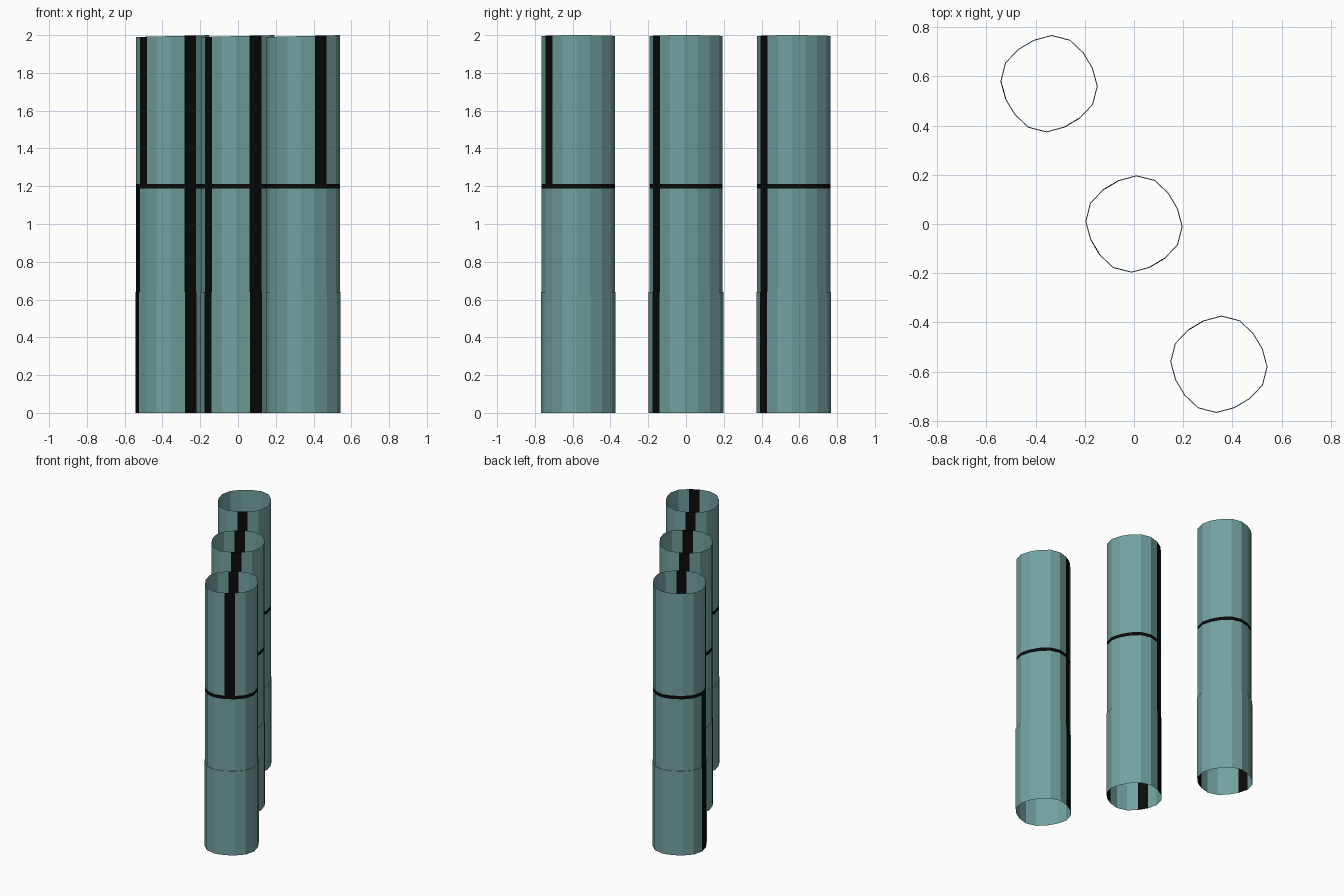
import bpy, bmesh, math

if "Cube" in bpy.data.objects:
    bpy.data.objects.remove(bpy.data.objects["Cube"])

def material(name, rgb):
    m = bpy.data.materials.new(name)
    m.diffuse_color = (*rgb, 1)
    m.use_nodes = True
    m.node_tree.nodes["Principled BSDF"].inputs["Base Color"].default_value = m.diffuse_color
    return m

TEAL = material("muted_teal", (0.17, 0.36, 0.35))
BLACK = material("black", (0.003, 0.003, 0.003))
SIDES = 16

def tube(name, cx, cy, rings, black_rows, black_facets, slope=0.0):
    """Open thin shell. rings: (z, radius offset); black rows and facets are painted."""
    bm = bmesh.new()
    loops = []
    for i, (z, dr) in enumerate(rings):
        loop = []
        for k in range(SIDES):
            a = math.radians(-3 + 22.5 * k)
            # every fourth facet is slightly flattened inwards
            r = (0.188 if k % 4 in (1, 2) else 0.197) + dr
            x, y = r * math.cos(a), r * math.sin(a)
            zz = z
            if slope and i == len(rings) - 1:
                zz = z - slope * (0.5 - x / 0.39)
            loop.append(bm.verts.new((cx + x, cy + y, zz)))
        loops.append(loop)
    for i in range(len(rings) - 1):
        for k in range(SIDES):
            n = (k + 1) % SIDES
            f = bm.faces.new((loops[i][k], loops[i][n], loops[i + 1][n], loops[i + 1][k]))
            f.material_index = int(i in black_rows or k in black_facets)
    me = bpy.data.meshes.new(name)
    bm.to_mesh(me)
    bm.free()
    me.materials.append(TEAL)
    me.materials.append(BLACK)
    ob = bpy.data.objects.new(name, me)
    bpy.context.collection.objects.link(ob)

# facets: 13 faces front-right, 5 faces back-left, 9 faces front-left, 8 faces left
layout = [
    ("back", -0.345, 0.57, {13, 8}, {13, 9}),
    ("middle", 0.0, 0.0, {13, 5, 9}, {13, 5, 9}),
    ("front", 0.345, -0.57, {5}, {13, 5}),
]

for name, cx, cy, low, high in layout:
    # wider sleeve at the bottom, with its ledge
    tube(name + "_lower_sleeve", cx, cy,
         [(0, 0.001), (0.64, 0.001), (0.64, -0.003)], set(), low)
    # middle section
    tube(name + "_middle_section", cx, cy,
         [(0.64, -0.003), (1.187, -0.003)], set(), low)
    # black joint band and upper section with slightly slanted rim
    tube(name + "_upper_section", cx, cy,
         [(1.187, -0.003), (1.213, -0.003), (2.0, -0.003)], {0}, high, 0.01)
